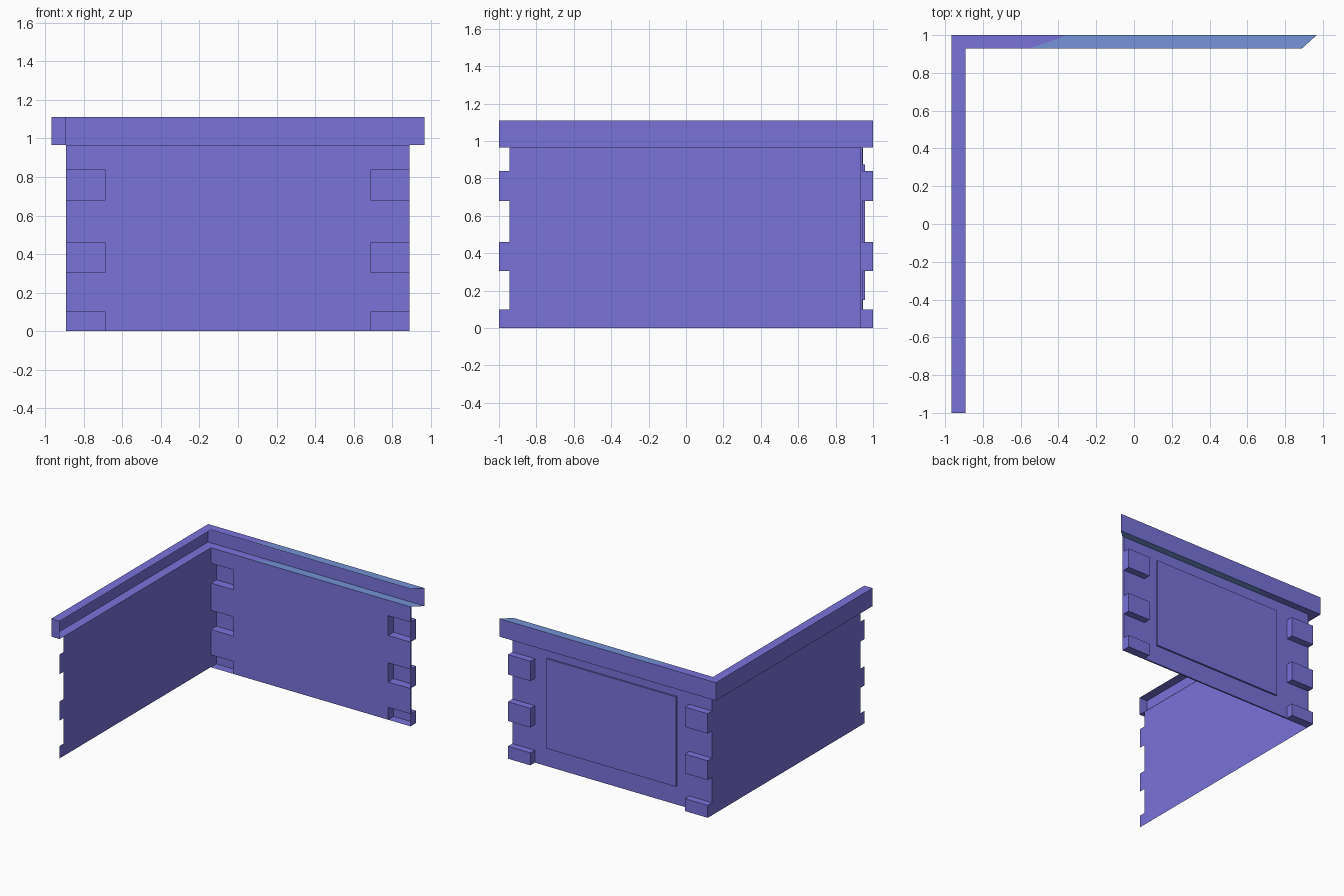
import bpy, bmesh

if "Cube" in bpy.data.objects:
    bpy.data.objects.remove(bpy.data.objects["Cube"])

def material(name, rgb):
    m = bpy.data.materials.new(name)
    m.diffuse_color = (*rgb, 1)
    m.use_nodes = True
    m.node_tree.nodes["Principled BSDF"].inputs["Base Color"].default_value = m.diffuse_color
    return m

PURPLE = material("purple", (0.19, 0.17, 0.70))
BLUE = material("light blue", (0.18, 0.29, 0.68))

def make(name, faces):
    """faces: list of (corner points, material index)"""
    bm = bmesh.new()
    for pts, mat in faces:
        f = bm.faces.new([bm.verts.new(p) for p in pts])
        f.material_index = mat
    bmesh.ops.remove_doubles(bm, verts=bm.verts, dist=0.0005)
    me = bpy.data.meshes.new(name)
    bm.to_mesh(me)
    bm.free()
    me.materials.append(PURPLE)
    me.materials.append(BLUE)
    ob = bpy.data.objects.new(name, me)
    bpy.context.collection.objects.link(ob)
    return ob

def quad_y(y, x0, x1, z0, z1, front=True):
    p = [(x0, y, z0), (x1, y, z0), (x1, y, z1), (x0, y, z1)]
    return (p if front else p[::-1], 0)

def quad_x(x, y0, y1, z0, z1, right=True):
    p = [(x, y0, z0), (x, y1, z0), (x, y1, z1), (x, y0, z1)]
    return (p if right else p[::-1], 0)

def quad_z(z, x0, x1, y0, y1, up=True):
    p = [(x0, y0, z), (x1, y0, z), (x1, y1, z), (x0, y1, z)]
    return (p if up else p[::-1], 0)

L, R = -0.893, 0.89          # wall ends
YF, YB, YO = 0.93, 0.943, 1.0  # wall front, wall back, tab outside
BOT, TOP, RIM = 0.965, 0.965, 1.11
ZS = [0, 0.10, 0.305, 0.46, 0.68, 0.84, TOP]
XS = [L, -0.69, 0.69, R]

# back wall with pocketed end tabs
faces = []
for i in range(3):
    for j in range(6):
        x0, x1, z0, z1 = XS[i], XS[i + 1], ZS[j], ZS[j + 1]
        if i != 1 and j % 2 == 0:
            # hollow tab, open to the front
            faces.append(quad_y(YO, x0, x1, z0, z1, False))
            faces.append(quad_z(z0, x0, x1, YF, YO, False))
            faces.append(quad_z(z1, x0, x1, YF, YO))
            faces.append(quad_x(x0, YF, YO, z0, z1, False))
            faces.append(quad_x(x1, YF, YO, z0, z1))
        else:
            faces.append(quad_y(YF, x0, x1, z0, z1))
            faces.append(quad_y(YB, x0, x1, z0, z1, False))
            if i == 2:
                faces.append(quad_x(R, YF, YB, z0, z1))
            if j == 0:
                faces.append(quad_z(0, x0, x1, YF, YB, False))
make("back_wall", faces)

# raised panel on the outside of the back wall
px0, px1, pz0, pz1, py = -0.58, 0.575, 0.15, 0.875, 0.957
make("back_panel", [
    quad_y(py, px0, px1, pz0, pz1, False),
    quad_x(px0, YB, py, pz0, pz1, False), quad_x(px1, YB, py, pz0, pz1),
    quad_z(pz0, px0, px1, YB, py, False), quad_z(pz1, px0, px1, YB, py)])

# left wall sheet with tabs on both ends
faces = []
for j in range(6):
    e = 1.0 if j % 2 == 0 else 0.945
    faces.append(quad_x(L - 0.002, -e, e, ZS[j], ZS[j + 1], False))
make("left_wall", faces)

# rim channel: outer plate, top and bottom ledge, open on the inside
X0, XI = -0.967, -0.893
SPLIT = -0.45
faces = [quad_y(YO, X0, 0.967, BOT, RIM, False)]
for z in (BOT, RIM):
    faces.append(([(X0, YO, z), (XI, YF, z), (SPLIT - 0.1, YF, z), (SPLIT + 0.1, YO, z)], 0))
    faces.append(([(SPLIT - 0.1, YF, z), (R, YF, z), (0.967, YO, z), (SPLIT + 0.1, YO, z)], 1))
make("back_rim", faces)

faces = [quad_x(X0, -1, 1, BOT, RIM, False), quad_y(-1, X0, XI, BOT, RIM)]
for z in (BOT, RIM):
    faces.append(([(X0, -1, z), (XI, -1, z), (XI, YF, z), (X0, YO, z)], 0))
make("left_rim", faces)
